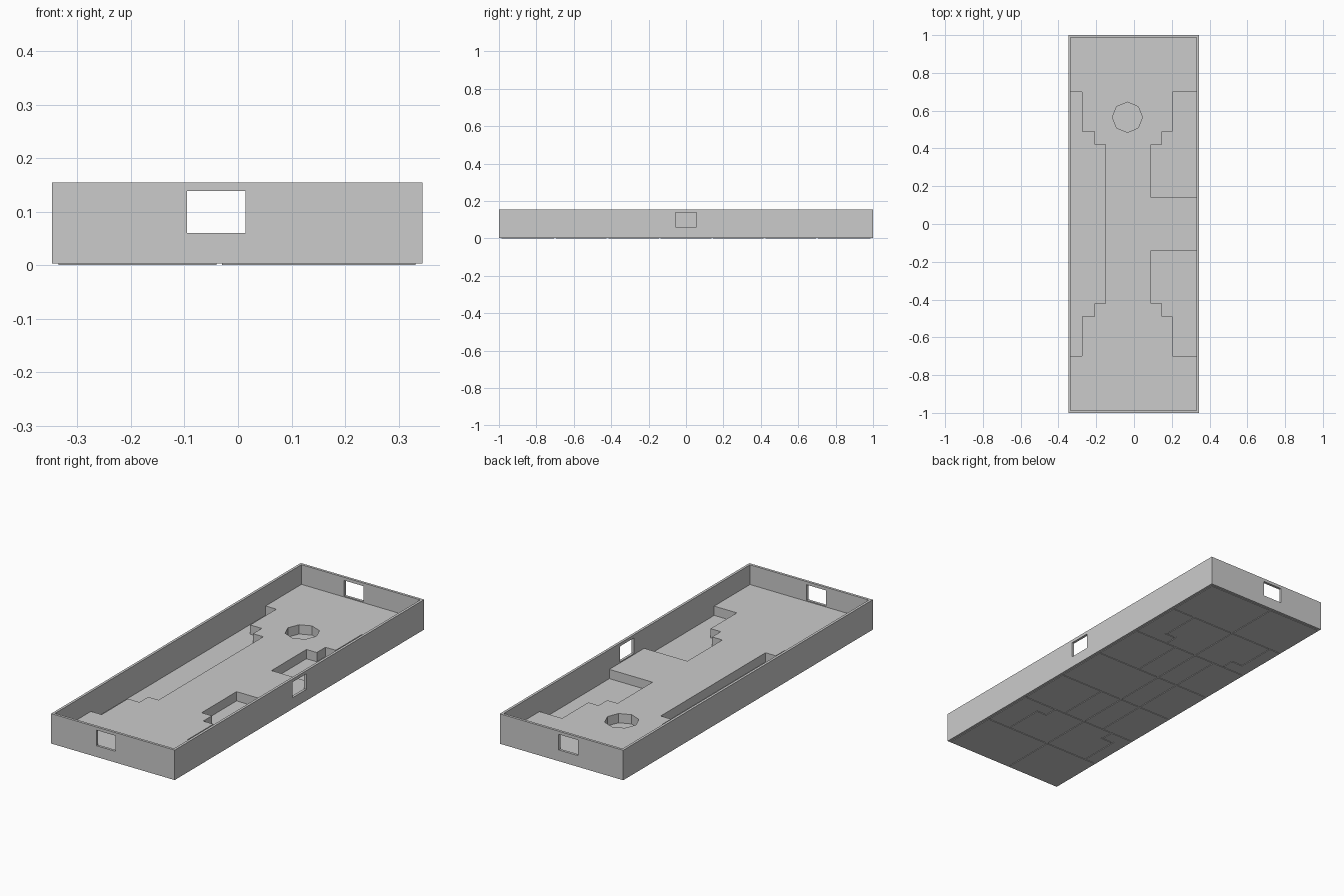
import bpy, bmesh, math

if "Cube" in bpy.data.objects:
    bpy.data.objects.remove(bpy.data.objects["Cube"])

X0, X1, Y = -0.348, 0.345, 1.0
TOP, FLOOR, PIT, GAP, T = 0.155, 0.055, 0.008, 0.003, 0.013


def finish(name, bm):
    bmesh.ops.recalc_face_normals(bm, faces=bm.faces)
    me = bpy.data.meshes.new(name)
    bm.to_mesh(me)
    bm.free()
    ob = bpy.data.objects.new(name, me)
    bpy.context.collection.objects.link(ob)
    return ob


def add_prism(bm, pts, z0, z1):
    f = bm.faces.new([bm.verts.new((x, y, z0)) for x, y in pts])
    r = bmesh.ops.extrude_face_region(bm, geom=[f], use_keep_orig=True)
    vs = [v for v in r["geom"] if isinstance(v, bmesh.types.BMVert)]
    bmesh.ops.translate(bm, verts=vs, vec=(0, 0, z1 - z0))


def rect(x0, x1, y0, y1):
    return [(x0, y0), (x1, y0), (x1, y1), (x0, y1)]


def prisms(name, outlines, z0, z1):
    bm = bmesh.new()
    for pts in outlines:
        one = bmesh.new()
        add_prism(one, pts, z0, z1)
        bmesh.ops.recalc_face_normals(one, faces=one.faces)
        me = bpy.data.meshes.new("tmp")
        one.to_mesh(me)
        one.free()
        bm.from_mesh(me)
        bpy.data.meshes.remove(me)
    return finish(name, bm)


def cut(ob, cutter):
    m = ob.modifiers.new("cut", "BOOLEAN")
    m.operation, m.solver, m.object = "DIFFERENCE", "EXACT", cutter
    m.use_self = True
    bpy.context.view_layer.objects.active = ob
    bpy.ops.object.modifier_apply(modifier="cut")
    bpy.data.objects.remove(cutter)


# outer walls with three window openings
walls = prisms("walls", [rect(X0, X1, -Y, Y)], GAP, TOP)
cut(walls, prisms("room_cut", [rect(X0 + T, X1 - T, -Y + T, Y - T)], -0.1, 0.3))
cut(walls, prisms("end_window_cut", [rect(-0.095, 0.014, -1.1, 1.1)], 0.06, 0.139))
cut(walls, prisms("side_window_cut", [rect(0.2, 0.5, -0.057, 0.055)], 0.06, 0.139))

# stepped pit outlines
lx, rx = X0 + T, X1 - T
half = [(lx, 0.70), (-0.275, 0.70), (-0.275, 0.49), (-0.21, 0.49), (-0.21, 0.42), (-0.152, 0.42)]
left = half + [(x, -y) for x, y in reversed(half)]
right = [(rx, 0.70), (0.205, 0.70), (0.205, 0.49), (0.148, 0.49),
         (0.148, 0.42), (0.09, 0.42), (0.09, 0.14), (rx, 0.14)]
right_front = [(x, -y) for x, y in reversed(right)]

# raised floor running around the pits
low = [(x, y) for x, y in right_front]
outline = ([(lx, Y - T), (rx, Y - T)] + right + low[0:] +
           [(rx, -Y + T), (lx, -Y + T)] + left[::-1])
floor = prisms("raised_floor", [outline], PIT, FLOOR)

# eight sided well
well = [(-0.035 + 0.08 * math.cos(i * math.pi / 4), 0.565 + 0.08 * math.sin(i * math.pi / 4))
        for i in range(8)]
cut(floor, prisms("well_cut", [well], -0.1, 0.2))

# base sheet under floor and pits
prisms("base_sheet", [rect(lx, rx, -Y + T, Y - T)], GAP, PIT)

# underside panels separated by shallow grooves
panels = prisms("underside_panels", [rect(lx, rx, -Y + T, Y - T)], 0, GAP)
W = 0.005
grooves = [rect(-0.5, 0.5, y - W, y + W) for y in (-0.7, -0.42, -0.14, 0.14, 0.42, 0.7)]
grooves.append(rect(-0.035 - W, -0.035 + W, -1.1, 1.1))
for path in (left, right, right_front):
    for (ax, ay), (bx, by) in zip(path, path[1:]):
        if abs(ay - by) > 0.01 or abs(ay) in (0.49,):
            grooves.append(rect(min(ax, bx) - W, max(ax, bx) + W, min(ay, by) - W, max(ay, by) + W))
cut(panels, prisms("groove_cut", grooves, -0.02, 0.02))
